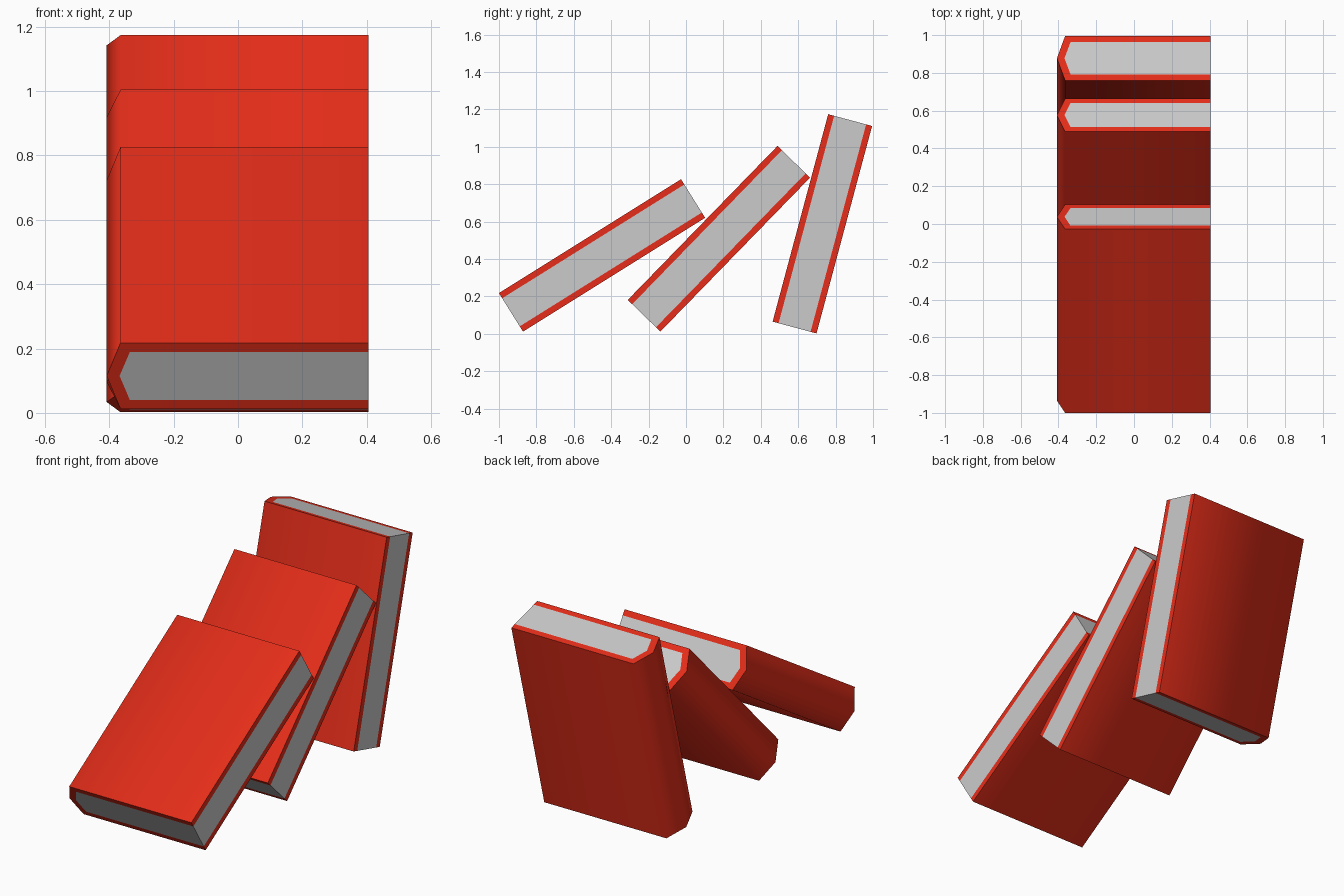
import bpy, bmesh, math

if "Cube" in bpy.data.objects:
    bpy.data.objects.remove(bpy.data.objects["Cube"])

LENGTH, HALF_T = 1.148, 0.1215      # book height, half thickness
FORE, SPINE, TIP = 0.406, -0.365, -0.408
COVER = 0.033                       # board thickness

red = bpy.data.materials.new("red_cover")
red.diffuse_color = (0.8, 0.027, 0.01, 1)
red.use_nodes = True
red.node_tree.nodes["Principled BSDF"].inputs["Base Color"].default_value = red.diffuse_color

# Cross-sections (x, thickness): a pointed-spine cover wrapped round a page block
inner_t = HALF_T - COVER
inner = [(FORE, inner_t), (-0.336, inner_t), (-0.368, 0),
         (-0.336, -inner_t), (FORE, -inner_t)]
outer = [(FORE, HALF_T), (SPINE, HALF_T), (TIP, 0),
         (SPINE, -HALF_T), (FORE, -HALF_T)]


def prism(name, profile, location, tilt, material=None):
    """Extrude a profile along the book's height, then lean it over."""
    bm = bmesh.new()
    face = bm.faces.new([bm.verts.new((x, t, -LENGTH / 2)) for x, t in profile])
    top = bmesh.ops.extrude_face_region(bm, geom=[face])["geom"]
    bmesh.ops.translate(bm, vec=(0, 0, LENGTH),
                        verts=[v for v in top if isinstance(v, bmesh.types.BMVert)])
    bmesh.ops.recalc_face_normals(bm, faces=bm.faces)
    mesh = bpy.data.meshes.new(name)
    bm.to_mesh(mesh)
    bm.free()
    obj = bpy.data.objects.new(name, mesh)
    obj.location = location
    obj.rotation_euler.x = -math.radians(tilt)
    bpy.context.collection.objects.link(obj)
    if material:
        mesh.materials.append(material)
    return obj


# Three leaning books: name, centre y, centre z, tilt from vertical
books = [("front", -0.449, 0.419, 58), ("middle", 0.176, 0.508, 44.2),
         ("back", 0.729, 0.588, 15)]
bpy.ops.object.select_all(action="DESELECT")
for name, y, z, tilt in books:
    prism(name + "_book_pages", inner, (0, y, z), tilt)
    cover = prism(name + "_book_cover", outer + inner[::-1], (0, y, z), tilt, red)
    # Spine blends softly into the boards; ends stay crisp
    cover.select_set(True)
    bpy.context.view_layer.objects.active = cover
bpy.ops.object.shade_smooth_by_angle(angle=math.radians(75))
